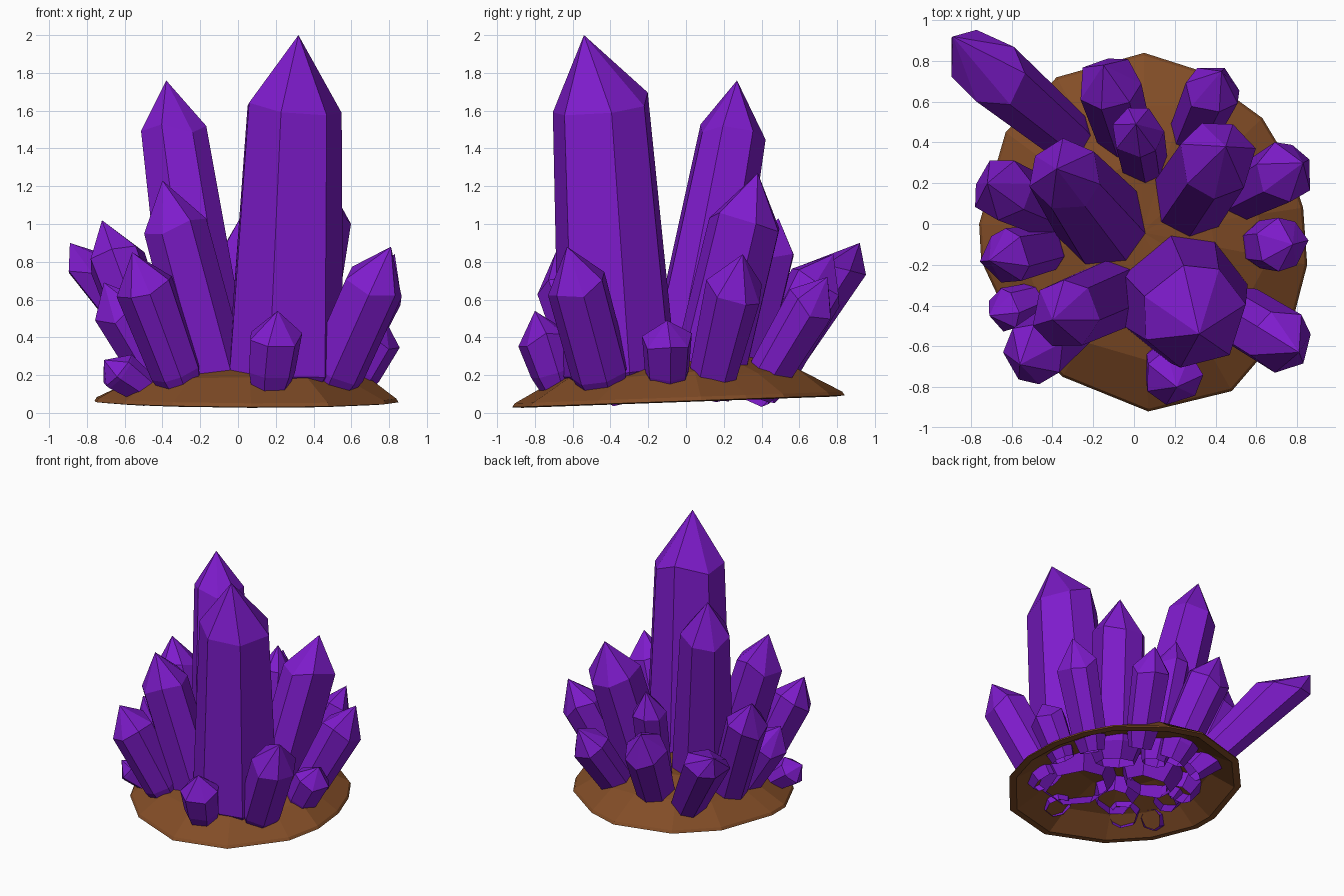
import bpy, bmesh, math, random
from mathutils import Vector

if "Cube" in bpy.data.objects:
    bpy.data.objects.remove(bpy.data.objects["Cube"])

random.seed(4)


def material(name, color):
    m = bpy.data.materials.new(name)
    m.diffuse_color = (*color, 1)
    m.use_nodes = True
    m.node_tree.nodes["Principled BSDF"].inputs["Base Color"].default_value = m.diffuse_color
    return m


PURPLE = material("amethyst purple", (0.208, 0.011, 0.6))
BROWN = material("rock brown", (0.225, 0.074, 0.02))


def finish(bm, name, mat):
    bmesh.ops.recalc_face_normals(bm, faces=bm.faces)
    mesh = bpy.data.meshes.new(name)
    bm.to_mesh(mesh)
    bm.free()
    mesh.materials.append(mat)
    obj = bpy.data.objects.new(name, mesh)
    bpy.context.collection.objects.link(obj)
    return obj


def bridge(bm, low, high):
    n = len(low)
    for i in range(n):
        j = (i + 1) % n
        bm.faces.new((low[i], low[j], high[j], high[i]))


def fan(bm, ring, point):
    tip = bm.verts.new(point)
    for i in range(len(ring)):
        bm.faces.new((ring[i], ring[(i + 1) % len(ring)], tip))


# Faceted prism: narrowed open root, uneven shoulder, pointed end.
# shift moves the shoulder sideways, lean slants it against the upper side.
def crystal(name, base, tip, r_base, r_top, shoulder, shift=(0, 0, 0), lean=0, sides=7):
    base, tip = Vector((*base, 0.1)), Vector(tip)
    axis = tip - base
    length = axis.length
    turn = axis.to_track_quat('Z', 'Y')
    spin = random.uniform(0, math.tau)
    angles = [spin + math.tau * (i + random.uniform(-0.16, 0.16)) / sides
              for i in range(sides)]
    bm = bmesh.new()
    root, low, high = [], [], []
    for a in angles:
        d = Vector((math.cos(a), math.sin(a), 0))
        out = turn @ d
        p = base + out * r_base * 0.72
        p.z = max(p.z, 0.02)
        root.append(bm.verts.new(p))
        low.append(bm.verts.new(base + out * r_base + axis * (0.12 / axis.z)))
        h = length * shoulder + r_top * random.uniform(-0.22, 0.22) - lean * out.z
        high.append(bm.verts.new(base + out * r_top + axis * (h / length) + Vector(shift)))
    bridge(bm, root, low)
    bridge(bm, low, high)
    fan(bm, high, tip)
    return finish(bm, name, PURPLE)


# name, base x/y, tip, base radius, shoulder radius, shoulder position
CRYSTALS = [
    ("main_crystal", (0.24, -0.355), (0.32, -0.54, 2.0), 0.32, 0.262, 0.81, (-0.01, 0.05, 0)),
    ("second_crystal", (-0.14, -0.01), (-0.38, 0.27, 1.76), 0.23, 0.182, 0.83, (0, 0.02, 0)),
    ("back_right_tall_crystal", (0.26, 0.1), (0.45, 0.38, 1.27), 0.2, 0.195, 0.78),
    ("front_left_tall_crystal", (-0.1, -0.34), (-0.4, -0.47, 1.23), 0.18, 0.175, 0.80),
    ("front_left_crystal", (-0.28, -0.46), (-0.56, -0.69, 0.85), 0.14, 0.16, 0.78),
    ("front_right_crystal", (0.46, -0.42), (0.81, -0.63, 0.88), 0.16, 0.165, 0.74),
    ("right_crystal", (0.49, 0.12), (0.83, 0.3, 0.84), 0.13, 0.155, 0.75),
    ("right_small_crystal", (0.58, -0.1), (0.78, -0.1, 0.49), 0.12, 0.135, 0.72),
    ("front_small_crystal", (0.16, -0.66), (0.21, -0.8, 0.54), 0.13, 0.145, 0.7),
    ("left_tiny_crystal", (-0.46, -0.36), (-0.71, -0.45, 0.28), 0.11, 0.11, 0.68),
    ("left_crystal", (-0.38, 0.05), (-0.72, 0.2, 1.02), 0.14, 0.155, 0.78),
    ("left_small_crystal", (-0.38, -0.11), (-0.71, -0.18, 0.69), 0.12, 0.14, 0.74),
    ("back_crystal", (-0.03, 0.38), (-0.15, 0.78, 0.84), 0.14, 0.16, 0.77),
    ("back_right_crystal", (0.26, 0.38), (0.43, 0.75, 0.72), 0.12, 0.14, 0.76),
    ("back_inner_crystal", (0.05, 0.28), (0.01, 0.49, 1.03), 0.12, 0.13, 0.8),
    ("back_left_long_crystal", (-0.24, 0.36), (-0.89, 0.92, 0.9), 0.13, 0.165, 0.82,
     (0.05, -0.05, 0), 0.17),
]
for row in CRYSTALS:
    crystal(*row)

# Hollow, slightly tilted rock mound
OUTLINE = [(0.05, 0.84), (0.30, 0.76), (0.63, 0.52), (0.75, 0.32), (0.83, 0.08),
           (0.85, -0.2), (0.78, -0.47), (0.48, -0.82), (0.07, -0.92), (-0.35, -0.75),
           (-0.6, -0.5), (-0.75, -0.18), (-0.76, 0.0), (-0.63, 0.45), (-0.38, 0.72)]
CENTER = Vector((0.04, -0.04))


def mound_ring(bm, scale, rise, jitter):
    ring = []
    for p in OUTLINE:
        q = CENTER + (Vector(p) - CENTER) * (scale + random.uniform(-jitter, jitter))
        z = 0.03 + 0.036 * (q.y + 0.92) + rise + random.uniform(-jitter, jitter) * 0.4
        ring.append(bm.verts.new((q.x, q.y, z)))
    return ring


bm = bmesh.new()
rings = [mound_ring(bm, s, z, j) for s, z, j in (
    (0.94, -0.005, 0), (1, 0, 0), (0.985, 0.02, 0), (0.74, 0.14, 0.04), (0.42, 0.22, 0.04))]
for a, b in zip(rings[1:], rings[2:]):
    bridge(bm, a, b)
fan(bm, rings[-1], (0.04, -0.04, 0.29))
# Underside lip and inner cavity
bridge(bm, rings[0], rings[1])
inner = [mound_ring(bm, s, z, 0) for s, z in ((0.73, 0.105), (0.4, 0.185))]
bridge(bm, rings[0], inner[0])
bridge(bm, inner[0], inner[1])
fan(bm, inner[1], (0.04, -0.04, 0.255))
finish(bm, "rock_base", BROWN)
